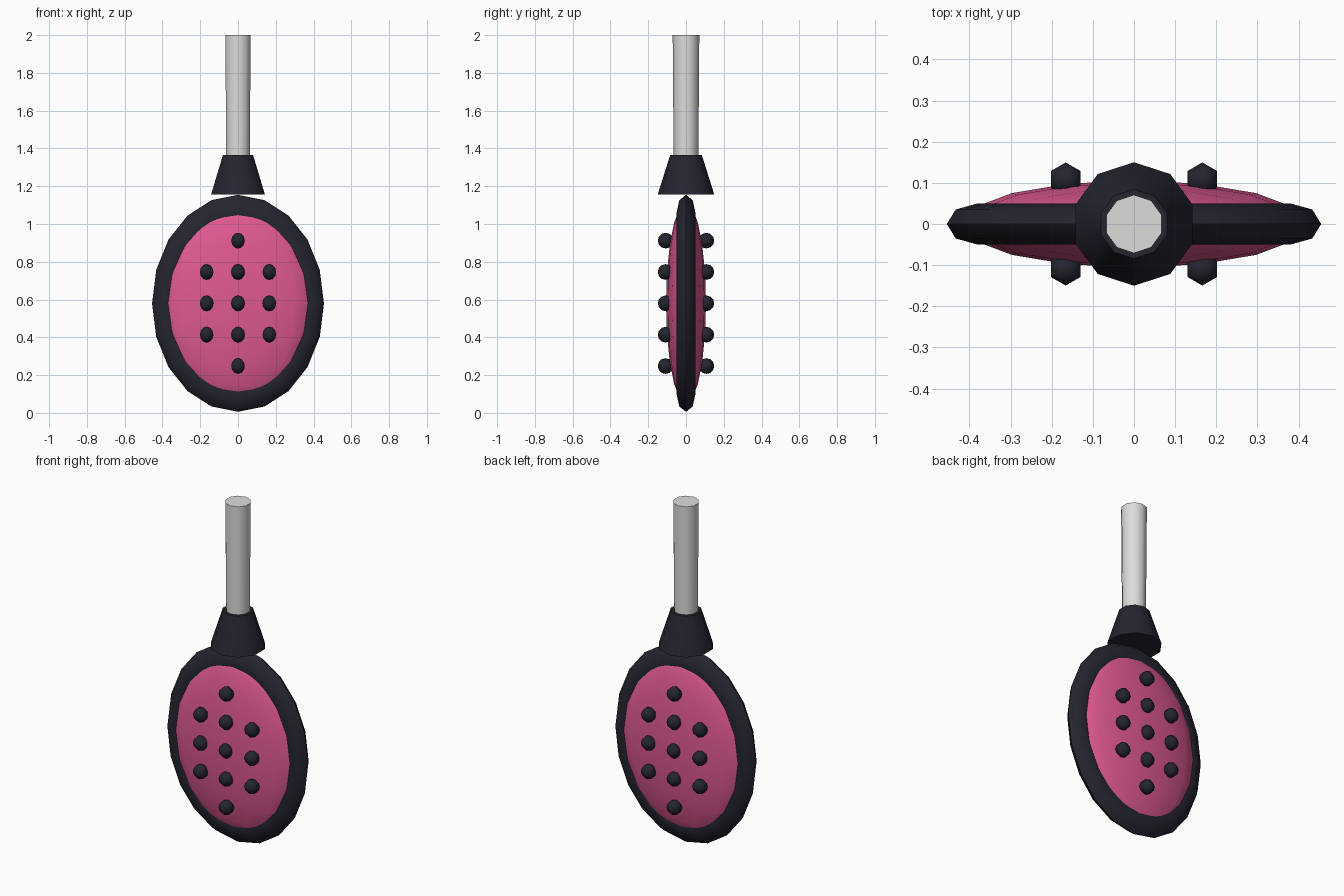
import bpy, bmesh, math

if "Cube" in bpy.data.objects:
    bpy.data.objects.remove(bpy.data.objects["Cube"])


def material(name, rgb):
    m = bpy.data.materials.new(name)
    m.diffuse_color = (*rgb, 1)
    m.use_nodes = True
    m.node_tree.nodes["Principled BSDF"].inputs["Base Color"].default_value = m.diffuse_color
    return m


DARK = material("dark_navy", (0.018, 0.018, 0.030))
PINK = material("pink", (0.74, 0.10, 0.29))
GREY = material("light_grey", (0.72, 0.72, 0.71))


def finish(bm, name, mat, sharp=50):
    bmesh.ops.remove_doubles(bm, verts=bm.verts, dist=1e-5)
    bmesh.ops.recalc_face_normals(bm, faces=bm.faces)
    me = bpy.data.meshes.new(name)
    bm.to_mesh(me)
    bm.free()
    me.materials.append(mat)
    ob = bpy.data.objects.new(name, me)
    bpy.context.collection.objects.link(ob)
    bpy.ops.object.select_all(action='DESELECT')
    ob.select_set(True)
    bpy.context.view_layer.objects.active = ob
    bpy.ops.object.shade_smooth_by_angle(angle=math.radians(sharp))
    return ob


def lathe(bm, profile, n, centre=(0, 0, 0), sx=1, sy=1):
    """Spin (radius, z) points around z; the first vertex lies on +y."""
    cx, cy, cz = centre
    rings = []
    for r, z in profile:
        rings.append([bm.verts.new((cx + sx * r * math.sin(2 * math.pi * k / n),
                                    cy + sy * r * math.cos(2 * math.pi * k / n),
                                    cz + z)) for k in range(n)])
    for a, b in zip(rings, rings[1:]):
        for k in range(n):
            j = (k + 1) % n
            bm.faces.new((a[k], a[j], b[j], b[k]))
    for ring, (r, z) in ((rings[0], profile[0]), (rings[-1], profile[-1])):
        if r > 1e-4:
            bm.faces.new(ring)


def ball_profile(rings, rz):
    return [(math.sin(math.pi * i / rings), -rz * math.cos(math.pi * i / rings))
            for i in range(rings + 1)]


HEAD_Z = 0.58

# pink padded head
bm = bmesh.new()
lathe(bm, ball_profile(10, 0.53), 16, (0, 0, HEAD_Z), 0.42, 0.106)
finish(bm, "head_pad", PINK)

# oval rim around the head
bm = bmesh.new()
N, M = 20, 8
loops = []
for i in range(N):
    t = 2 * math.pi * i / N
    loop = []
    for j in range(M):
        p = 2 * math.pi * j / M
        r = 0.38 + 0.075 * math.cos(p)
        loop.append(bm.verts.new((r * math.sin(t), 0.05 * math.sin(p),
                                  HEAD_Z + 1.262 * r * math.cos(t))))
    loops.append(loop)
for i in range(N):
    a, b = loops[i], loops[(i + 1) % N]
    for j in range(M):
        k = (j + 1) % M
        bm.faces.new((a[j], a[k], b[k], b[j]))
finish(bm, "head_rim", DARK, 60)

# studs on both faces
bm = bmesh.new()
step = 0.166
spots = [(x, z) for x in (-1, 0, 1) for z in (-1, 0, 1)] + [(0, 2), (0, -2)]
for x, z in spots:
    for side in (-1, 1):
        lathe(bm, ball_profile(6, 0.0415), 6,
              (x * step, side * 0.108, HEAD_Z + z * step), 0.0415, 0.0415)
finish(bm, "studs", DARK, 65)

# tapered collar
bm = bmesh.new()
lathe(bm, [(0.15, 1.155), (0.084, 1.365)], 10)
finish(bm, "collar", DARK)

# handle
bm = bmesh.new()
lathe(bm, [(0.065, 1.30), (0.0705, 2.0)], 10)
finish(bm, "handle", GREY)
